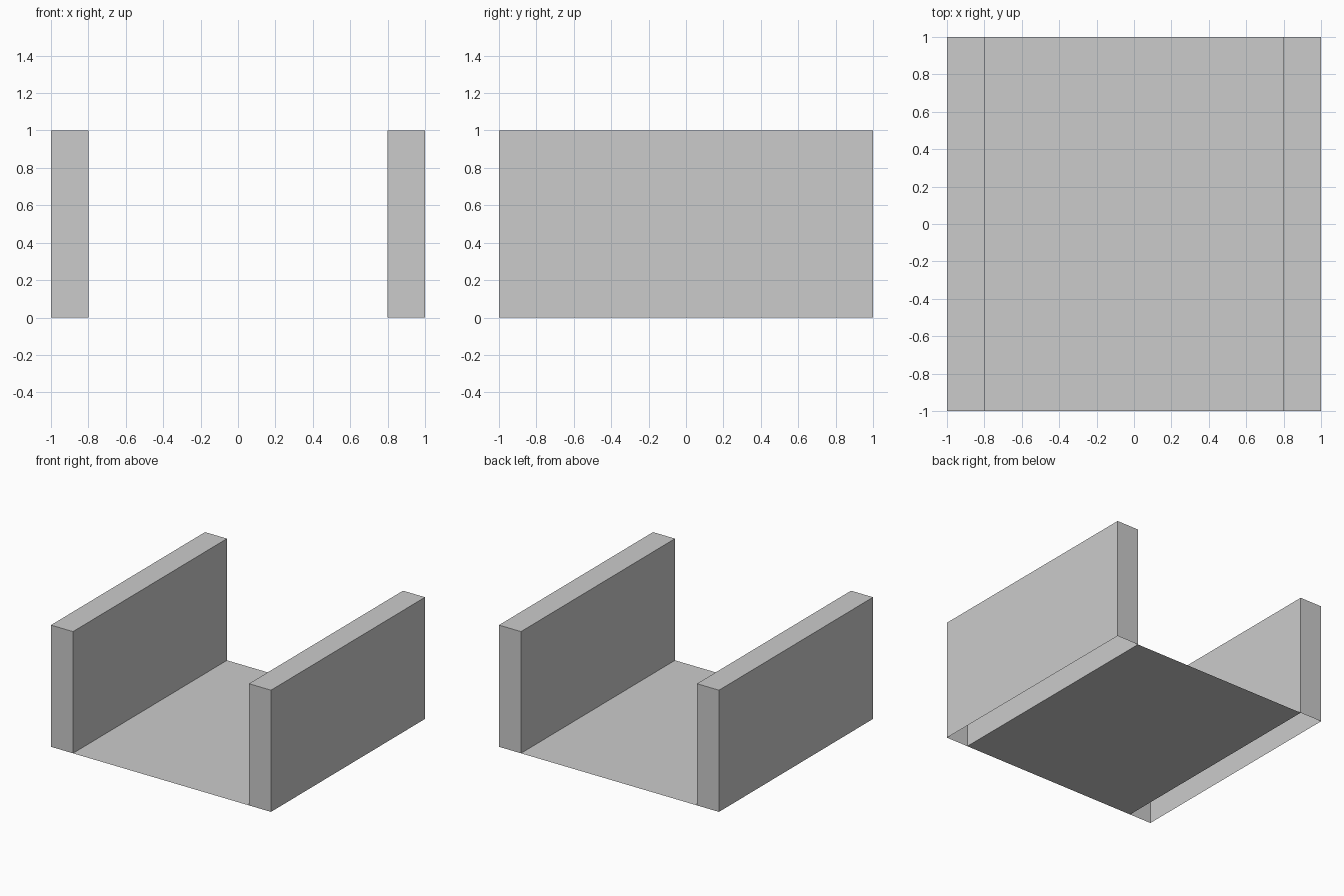
import bpy
import bmesh

if "Cube" in bpy.data.objects:
    bpy.data.objects.remove(bpy.data.objects["Cube"])


def make_object(name, bm):
    mesh = bpy.data.meshes.new(name)
    bm.to_mesh(mesh)
    bm.free()
    obj = bpy.data.objects.new(name, mesh)
    bpy.context.collection.objects.link(obj)
    return obj


# Floor: a single thin sheet between the walls
bm = bmesh.new()
bmesh.ops.create_grid(bm, x_segments=1, y_segments=1, size=1)
bmesh.ops.scale(bm, vec=(0.8, 1, 1), verts=bm.verts)
make_object("floor", bm)

# Side walls: box open at the bottom, mirrored across x
bm = bmesh.new()
bmesh.ops.create_cube(bm, size=1)
bmesh.ops.scale(bm, vec=(0.2, 2, 1), verts=bm.verts)
bmesh.ops.translate(bm, vec=(0.9, 0, 0.5), verts=bm.verts)
bottom = [f for f in bm.faces if f.normal.z < -0.9]
bmesh.ops.delete(bm, geom=bottom, context='FACES_ONLY')
walls = make_object("side_walls", bm)
walls.modifiers.new("Mirror", 'MIRROR').use_axis[0] = True
